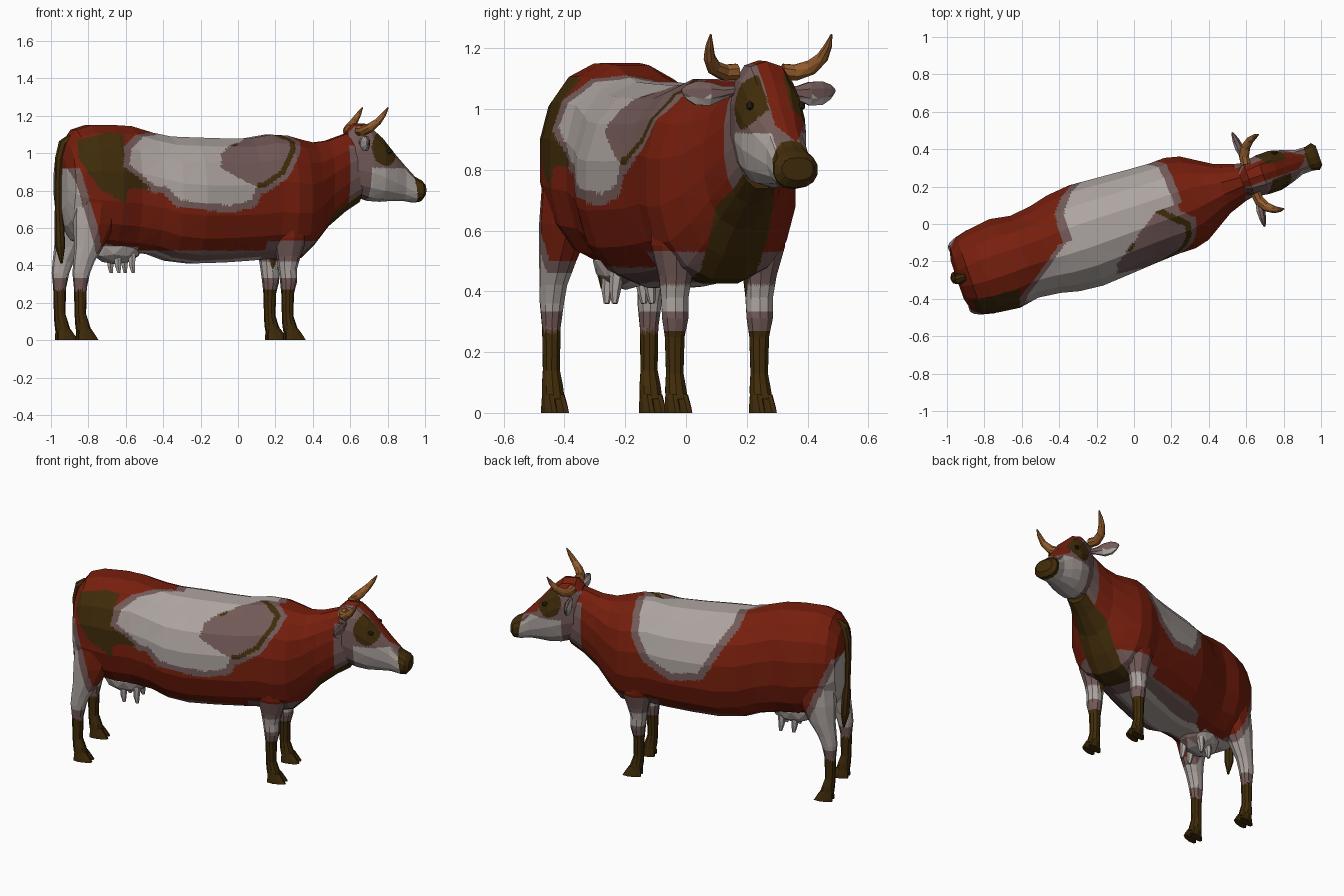
import bpy, bmesh, math
from mathutils import Vector, Matrix

if "Cube" in bpy.data.objects:
    bpy.data.objects.remove(bpy.data.objects["Cube"])

YAW = math.radians(19)            # the animal stands turned in plan
WORLD = Matrix.Translation((0, 0.027, 0)) @ Matrix.Rotation(YAW, 4, 'Z')
RED, BROWN, WHITE, MAUVE, HORN, EYE = range(6)
MATS = []
for name, col in [("red_coat", (.185, .0135, .004)), ("dark_brown", (.052, .025, .003)),
                  ("off_white", (.42, .375, .355)), ("mauve_grey", (.175, .105, .10)),
                  ("horn_tan", (.29, .105, .025)), ("eye_dark", (.025, .014, .004))]:
    m = bpy.data.materials.new(name)
    m.diffuse_color = (*col, 1)
    m.use_nodes = True
    m.node_tree.nodes["Principled BSDF"].inputs["Base Color"].default_value = m.diffuse_color
    MATS.append(m)


# ---------- helpers ----------
def spow(x, p):
    return math.copysign(abs(x) ** p, x)


def ring(c, a, b, n=12, p=1.0):
    c, a, b = Vector(c), Vector(a), Vector(b)
    ts = [2 * math.pi * (i + .5) / n for i in range(n)]
    return [c + a * spow(math.cos(t), p) + b * spow(math.sin(t), p) for t in ts]


def finish(name, bm, paint, cuts=0):
    """Facet, subdivide flat for crisp markings, colour by rule, place in world."""
    bmesh.ops.recalc_face_normals(bm, faces=bm.faces)
    bmesh.ops.triangulate(bm, faces=bm.faces[:])
    if cuts:
        bmesh.ops.subdivide_edges(bm, edges=bm.edges[:], cuts=cuts, use_grid_fill=True)
    for f in bm.faces:
        f.material_index = paint(*f.calc_center_median()) if callable(paint) else paint
    me = bpy.data.meshes.new(name)
    bm.to_mesh(me)
    bm.free()
    for m in MATS:
        me.materials.append(m)
    me.transform(WORLD)
    ob = bpy.data.objects.new(name, me)
    bpy.context.collection.objects.link(ob)
    return ob


def loft(name, rings, paint, cuts=0):
    bm = bmesh.new()
    vs = [[bm.verts.new(p) for p in r] for r in rings]
    n = len(vs[0])
    for r0, r1 in zip(vs, vs[1:]):
        for i in range(n):
            bm.faces.new((r0[i], r0[(i + 1) % n], r1[(i + 1) % n], r1[i]))
    bm.faces.new(vs[0])
    bm.faces.new(vs[-1])
    return finish(name, bm, paint, cuts)


def tube(name, pts, radii, paint, n=8, cuts=0):
    pts = [Vector(p) for p in pts]
    rings = []
    for i, p in enumerate(pts):
        t = (pts[min(i + 1, len(pts) - 1)] - pts[max(i - 1, 0)]).normalized()
        a = t.cross(Vector((1, .2, 0))).normalized()
        rings.append(ring(p, a * radii[i], t.cross(a) * radii[i], n))
    return loft(name, rings, paint, cuts)


def blob(name, c, r, paint, sub=2):
    bm = bmesh.new()
    bmesh.ops.create_icosphere(bm, subdivisions=sub, radius=1)
    bm.transform(Matrix.Translation(c) @ Matrix.Diagonal((*r, 1)))
    return finish(name, bm, paint)


def patch(x, z, poly):
    """Signed distance to an outline: negative inside."""
    inside, best = False, 9.0
    for (x0, z0), (x1, z1) in zip(poly, poly[1:] + poly[:1]):
        if (z0 > z) != (z1 > z) and x < (x1 - x0) * (z - z0) / (z1 - z0) + x0:
            inside = not inside
        dx, dz = x1 - x0, z1 - z0
        t = max(0, min(1, ((x - x0) * dx + (z - z0) * dz) / (dx * dx + dz * dz)))
        best = min(best, math.hypot(x - x0 - t * dx, z - z0 - t * dz))
    return -best if inside else best


# ---------- coat markings ----------
SADDLE = [(-.55, 1.2), (-.58, .94), (-.45, .83), (-.38, .82), (-.31, .75), (-.04, .72),
          (.07, .75), (.10, .82), (.0, .87), (-.09, .92), (-.09, 1.05), (-.06, 1.2)]
FAR_SADDLE = [(-.36, 1.2), (-.35, 1.06), (-.27, .95), (-.17, .77), (0, .74), (.14, .82),
              (.21, .95), (.24, 1.2)]
SHOULDER = [(-.06, 1.2), (-.09, 1.0), (-.09, .9), (.05, .84), (.13, .84), (.23, .91),
            (.28, 1.02), (.26, 1.2)]
HIP = [(-.86, 1.07), (-.85, .97), (-.74, .81), (-.6, .73), (-.59, .81), (-.46, .81),
       (-.61, .93), (-.61, 1.1), (-.7, 1.11)]


def coat(u, v, z):
    a = abs(v)
    if u > .2 and a < .1 and z < .58 + .62 * max(0, u - .35):
        return BROWN                                   # brisket
    if z < .27:
        return BROWN                                   # lower legs
    if u > .1 or u < -.8:                              # leg tops
        if z < .33:
            return MAUVE
        if z < (.42 if u > .1 else .46):
            return WHITE
        if z < .53 and u > .1:
            return MAUVE
    if u < -.6 and z < .92:                            # pale streak down back of thigh
        d = -1.0 + (.92 - z) * (.42 if v > 0 else .27) - u
        if d > 0 or (a < .1 and z < .7):
            return WHITE
        if d > -.04 or z < .5:
            return MAUVE
    elif z < .48:
        return WHITE if a < .1 else MAUVE              # belly
    if u > .60 and z < 1.04:
        return MAUVE                                   # throat
    if v < 0:
        x = u * math.cos(YAW) - v * math.sin(YAW)
        lean = x - max(0, v + .2) * (1 if x < .15 else 0)   # markings slant over the spine
        w = patch(lean, z, SADDLE)
        s = patch(lean, z, SHOULDER)
        if x > .1:
            s = max(patch(x, z, SHOULDER), .8 * (v + .02 + .75 * (x - .13)))
        if w < 0:
            return WHITE
        if s < 0:
            return BROWN if z > 1.0 and math.hypot(u + .08, v + .12) < .038 else MAUVE
        if patch(x, z, HIP) < 0:
            return BROWN
        if s < .028 and x > .1:
            return BROWN
        if w < .04 or s < .055:
            return MAUVE
    w = patch(u, z, FAR_SADDLE)
    if v < 0:
        return WHITE if w < -.02 and v > -.1 and u > 0 else MAUVE if w < .02 and v > -.1 else RED
    return WHITE if w < 0 else MAUVE if w < .045 else RED


def face_marks(u, v, z):
    if u > .99 + .15 * (.8 - z):
        return BROWN                                   # nose
    e = math.hypot((u - .80) / .078, (z - 1.025) / .092)
    if e < 1 and abs(v) > .04:
        return BROWN                                   # eye patches
    if -.035 < v < .075 and z > .89 + abs(v - .02) and (u > .72 or z > 1.1):
        return RED                                     # forehead blaze
    if u > .72 and z < .92 and not (-.05 < v < .06 and z > .86):
        return WHITE
    return MAUVE


# ---------- body and neck: (u, bottom, top, half width) ----------
BODY = [(-1.0, .70, .98, .11), (-.98, .61, 1.06, .185), (-.93, .53, 1.13, .22),
        (-.85, .50, 1.155, .24), (-.73, .48, 1.157, .255), (-.62, .47, 1.15, .235),
        (-.5, .455, 1.115, .25), (-.4, .42, 1.095, .275), (-.27, .405, 1.09, .288),
        (-.1, .41, 1.085, .276), (.05, .42, 1.085, .265), (.17, .43, 1.105, .258),
        (.26, .42, 1.10, .26), (.34, .435, 1.078, .24), (.42, .51, 1.06, .19),
        (.5, .605, 1.07, .14), (.6, .685, 1.105, .105), (.68, .735, 1.13, .09)]
loft("body", [ring((u, 0, (b + t) / 2), (0, w, 0), (0, 0, (t - b) / 2), 16, .88)
              for u, b, t, w in BODY], coat, 9)

# ---------- head ----------
HEAD = [(.61, .84, 1.12, .07), (.65, .77, 1.16, .1), (.73, .745, 1.157, .112),
        (.80, .74, 1.095, .112), (.87, .745, 1.01, .092), (.93, .745, .945, .07),
        (.99, .735, .88, .068), (1.025, .74, .86, .077), (1.046, .765, .84, .055)]
loft("head", [ring((u, 0, (b + t) / 2), (0, w, 0), (0, 0, (t - b) / 2), 14, .85)
              for u, b, t, w in HEAD], face_marks, 7)

# ---------- legs: (z, u, v, radius along, radius across) ----------
REAR = [(.80, -.84, .13, .13, .10), (.62, -.865, .15, .115, .085), (.5, -.90, .165, .08, .06),
        (.42, -.93, .17, .058, .045), (.36, -.945, .17, .048, .04), (.28, -.95, .17, .035, .031),
        (.14, -.95, .17, .031, .029), (.09, -.94, .17, .038, .036), (.045, -.93, .17, .042, .038)]
FRONT = [(.72, .22, .14, .12, .09), (.55, .24, .15, .095, .08), (.45, .235, .147, .066, .056),
         (.38, .23, .147, .05, .047), (.31, .235, .147, .045, .045), (.25, .23, .147, .034, .034),
         (.13, .23, .147, .031, .03), (.08, .24, .147, .038, .036), (.045, .25, .147, .042, .038)]
for s, side in ((-1, "near"), (1, "far")):
    for tag, prof in (("rear", REAR), ("front", FRONT)):
        loft(f"{tag}_leg_{side}", [ring((u, s * v, z), (a, 0, 0), (0, b, 0), 10)
                                   for z, u, v, a, b in prof], coat, 5)
        u, v = prof[-1][1], s * prof[-1][2]
        for k in (-1, 1):                              # cloven hoof
            loft(f"{tag}_hoof_{side}", [
                ring((u + .018, v + k * .021, 0), (.06, 0, 0), (0, .021, 0), 8),
                ring((u + .012, v + k * .02, .02), (.053, 0, 0), (0, .021, 0), 8),
                ring((u, v + k * .018, .06), (.036, 0, 0), (0, .018, 0), 8)], BROWN)

    # ---------- horns, ears, eyes, nostrils ----------
    tube(f"horn_{side}", [(.66, s * .08, 1.122), (.665, s * .125, 1.12), (.69, s * .17, 1.137),
                          (.725, s * .197, 1.17), (.755, s * .207, 1.21), (.777, s * .21, 1.245)],
         [.029, .028, .025, .02, .013, .003], HORN)
    ear = [(.09, .012, .016, 1.06), (.13, .02, .024, 1.053), (.175, .026, .042, 1.05),
           (.22, .02, .042, 1.052), (.25, .012, .026, 1.056), (.267, .004, .006, 1.06)]
    loft(f"ear_{side}", [ring((.665 - .1 * (v - .09), s * v, z), (a, 0, 0), (0, 0, b), 8)
                         for v, a, b, z in ear],
         lambda u, v, z: MAUVE if u > .655 - .1 * (abs(v) - .09) and z > 1.04 else WHITE, 1)
    blob(f"eye_{side}", (.825, s * .09, 1.01), (.02, .012, .016), EYE, 1)
    blob(f"nostril_{side}", (1.035, s * .042, .825), (.012, .014, .012), BROWN, 1)

    # ---------- teats ----------
    for u in (-.70, -.62):
        tube(f"teat_{side}", [(u, s * .055, .46), (u, s * .062, .40), (u + .005, s * .065, .36)],
             [.024, .018, .01], WHITE, 6)

# ---------- udder ----------
blob("udder", (-.69, 0, .50), (.15, .105, .095), lambda u, v, z: WHITE if u < -.6 else MAUVE)

# ---------- tail ----------
tube("tail", [(-.945, 0, 1.085), (-.985, 0, 1.05), (-1.006, .005, .97), (-1.012, .01, .85),
              (-1.01, .015, .7), (-1.003, .02, .6), (-.998, .022, .5), (-.99, .022, .41)],
     [.02, .03, .026, .02, .02, .027, .027, .006], BROWN)
